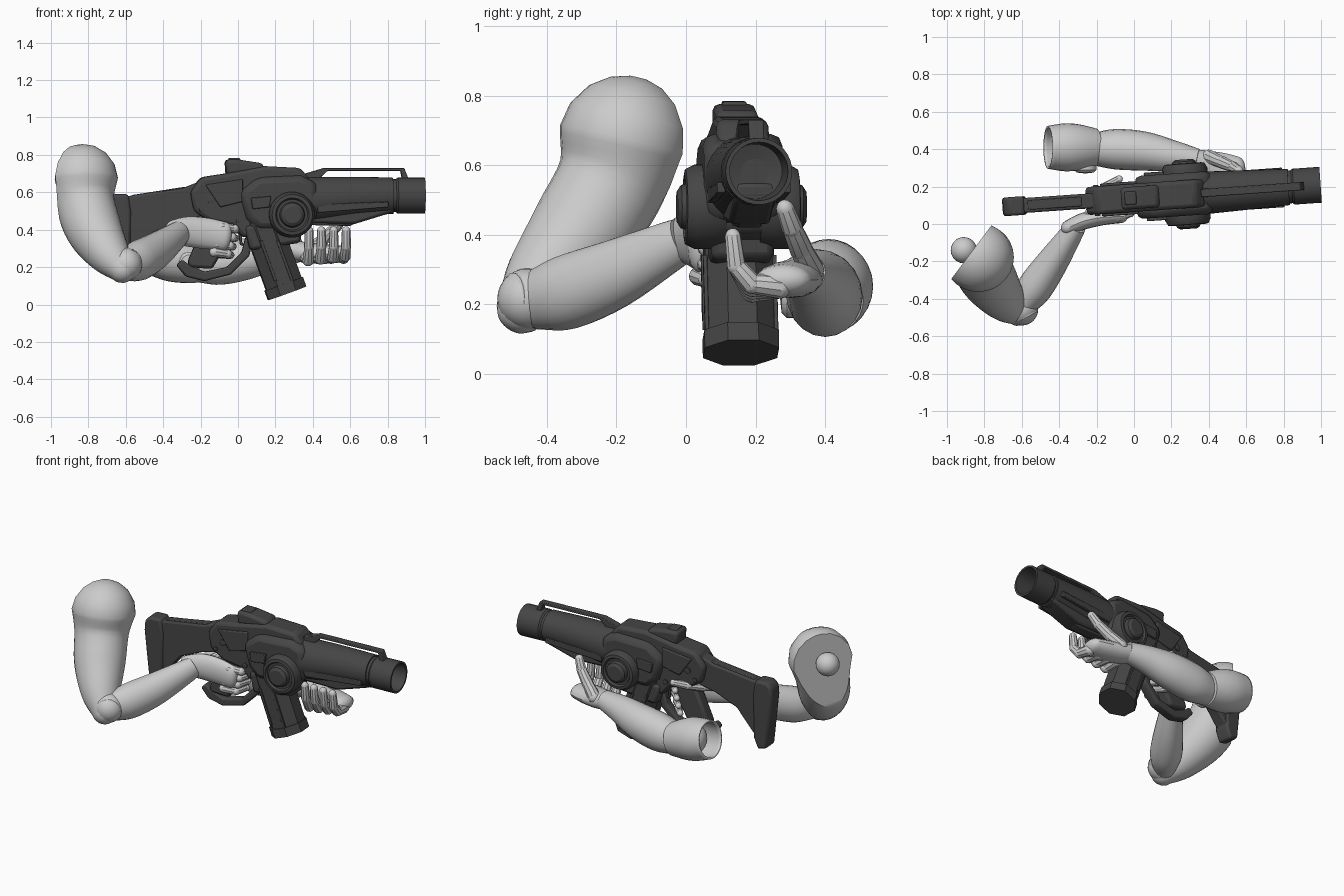
import bpy, bmesh
from math import sin, cos, pi, radians
from mathutils import Vector, Matrix

if "Cube" in bpy.data.objects:
    bpy.data.objects.remove(bpy.data.objects["Cube"])

GUN = Matrix.Translation((0, 0.14, 0)) @ Matrix.Rotation(radians(4), 4, 'Z')
dark = bpy.data.materials.new("dark_metal")
dark.diffuse_color = (0.06, 0.06, 0.06, 1)
dark.use_nodes = True
dark.node_tree.nodes["Principled BSDF"].inputs["Base Color"].default_value = dark.diffuse_color


def finish(bm, name, gun=True, bevel=0, angle=35):
    bmesh.ops.recalc_face_normals(bm, faces=bm.faces[:])
    me = bpy.data.meshes.new(name)
    bm.to_mesh(me)
    bm.free()
    for p in me.polygons:
        p.use_smooth = True
    me.set_sharp_from_angle(angle=radians(angle))
    ob = bpy.data.objects.new(name, me)
    bpy.context.collection.objects.link(ob)
    if gun:
        ob.matrix_world = GUN
        me.materials.append(dark)
    if bevel:
        m = ob.modifiers.new("bevel", 'BEVEL')
        m.width, m.segments, m.limit_method = bevel, 2, 'ANGLE'
    return ob


def skin(bm, rings, caps=(True, True)):
    """Bridge rings of points; cap the ends if asked."""
    vs = [[bm.verts.new(p) for p in r] for r in rings]
    n = len(rings[0])
    for a, b in zip(vs, vs[1:]):
        for i in range(n):
            j = (i + 1) % n
            bm.faces.new((a[i], a[j], b[j], b[i]))
    if caps[0]:
        bm.faces.new(vs[0])
    if caps[1]:
        bm.faces.new(vs[-1])


def prism(name, pts, half, bevel=0.01, y=0.0):
    """Extrude an (x, z) profile across the gun's width."""
    bm = bmesh.new()
    skin(bm, [[(x, y + s * half, z) for x, z in pts] for s in (-1, 1)])
    return finish(bm, name, bevel=bevel)


def tube(bm, pts, steps=4, n=20, dome=(False, False), ref=(0, 0, 1), phase=0.0, caps=(True, True)):
    """Sweep an ellipse through (x, y, z, ru, rv) points."""
    P = [Vector(p if len(p) == 5 else (*p, p[3])) for p in pts]
    path = []
    for i in range(len(P) - 1):
        a, b, c, d = P[max(i - 1, 0)], P[i], P[i + 1], P[min(i + 2, len(P) - 1)]
        for k in range(steps):
            t = k / steps
            path.append(0.5 * (2 * b + (c - a) * t + (2 * a - 5 * b + 4 * c - d) * t * t
                               + (3 * b - a - 3 * c + d) * t ** 3) if steps > 1 else b)
    path.append(P[-1])
    C = [Vector(p[:3]) for p in path]
    rings = []
    last = len(C) - 1
    for i, p in enumerate(path):
        T = (C[min(i + 1, last)] - C[max(i - 1, 0)]).normalized()
        U = T.cross(Vector(ref)).normalized()
        V = U.cross(T)

        def ring(off, s):
            return [C[i] + T * off + U * p[3] * s * cos(2 * pi * k / n + phase)
                    + V * p[4] * s * sin(2 * pi * k / n + phase) for k in range(n)]
        r = min(p[3], p[4])
        arcs = [radians(a) for a in (82, 65, 45, 22)]
        if i == 0 and dome[0]:
            rings += [ring(-r * sin(a), cos(a)) for a in arcs]
        rings.append(ring(0, 1))
        if i == last and dome[1]:
            rings += [ring(r * sin(a), cos(a)) for a in reversed(arcs)]
    skin(bm, rings, caps)


def limb(name, pts, gun=False, **kw):
    bm = bmesh.new()
    tube(bm, pts, **kw)
    return finish(bm, name, gun)


def lathe(name, prof, M, n=36, gun=True):
    """Spin (radius, height) pairs about the local z axis of M."""
    bm = bmesh.new()
    skin(bm, [[M @ Vector((max(r, 1e-4) * cos(2 * pi * k / n), max(r, 1e-4) * sin(2 * pi * k / n), h))
               for k in range(n)] for r, h in prof])
    return finish(bm, name, gun, angle=30)


def ball(name, c, r):
    bm = bmesh.new()
    bmesh.ops.create_uvsphere(bm, u_segments=24, v_segments=14, radius=r, matrix=Matrix.Translation(c))
    return finish(bm, name, False)


def finger(name, pts, r):
    """A jointed finger: one rounded segment per bone."""
    bm = bmesh.new()
    for i, (a, b) in enumerate(zip(pts, pts[1:])):
        k = r * (1 - 0.1 * i)
        tube(bm, [(*a, k), (*b, k * 0.85)], steps=1, n=10, dome=(True, True), ref=(0.3, 0.2, 1))
    return finish(bm, name, False)


# --- Gun: stock, receiver and housing
prism("stock", [(-.62, .575), (-.3, .62), (-.2, .66), (-.2, .47), (-.32, .44), (-.46, .38), (-.56, .26), (-.62, .2)], .04)
prism("butt_pad", [(-.67, .59), (-.59, .59), (-.575, .5), (-.58, .22), (-.61, .15), (-.67, .17), (-.705, .5), (-.7, .56)], .05, .015)
prism("stock_rail", [(-.57, .585), (-.28, .63), (-.28, .61), (-.57, .56)], .025, .005)
prism("receiver", [(-.26, .6), (-.2, .68), (-.07, .7), (.14, .74), (.33, .73), (.38, .67), (.38, .42), (.3, .36),
                   (.02, .36), (-.03, .42), (-.15, .44), (-.24, .5)], .075, .02)
prism("housing", [(.0, .6), (.1, .68), (.33, .69), (.42, .65), (.42, .46), (.32, .4), (.1, .4), (.04, .46)], .115, .035)
prism("scope", [(-.07, .775), (-.065, .69), (.14, .72), (.13, .755), (.0, .775)], .06, .018)
prism("scope_sight", [(-.05, .785), (-.05, .75), (.02, .75), (.01, .782)], .035, .006)
prism("magazine_well", [(.03, .42), (.34, .46), (.33, .33), (.06, .29)], .09, .02)
prism("lower_rail", [(.3, .52), (.3, .44), (.62, .43), (.8, .485), (.84, .5), (.84, .55)], .06, .015)
prism("rail_step", [(.36, .47), (.36, .425), (.6, .42), (.66, .45), (.66, .48)], .035, .008)
prism("top_rail", [(.36, .7), (.46, .73), (.89, .73), (.915, .665), (.88, .665), (.87, .715), (.48, .715), (.42, .66), (.36, .66)], .022, .004)

# --- Gun: barrel shroud and muzzle
limb("barrel_shroud", [(.3, 0, .56, .115, .125), (.4, 0, .56, .113, .122), (.6, 0, .575, .106, .108),
                       (.83, 0, .582, .097, .097)], gun=True, n=32)
ALONG_X = Matrix.Translation((0, 0, .582)) @ Matrix.Rotation(pi / 2, 4, 'Y')
lathe("muzzle", [(0, .75), (.088, .75), (.088, .845), (.096, .855), (.096, 1), (.084, 1), (.078, .84), (0, .82)], ALONG_X)

# --- Gun: side wheels, panels and bolts, mirrored
for s, side in ((-1, "front"), (1, "back")):
    def out(x, z):
        return Matrix.Translation((x, 0, z)) @ Matrix.Rotation(-s * pi / 2, 4, 'X')
    lathe(side + "_wheel", [(0, .05), (.115, .05), (.122, .08), (.122, .135), (.108, .162), (.09, .165), (.082, .152),
                            (.068, .152), (.062, .175), (.045, .186), (0, .186)], out(.28, .48))
    for x, z, r in ((-.15, .56, .02), (-.2, .51, .014), (.0, .45, .016)):
        lathe(side + "_bolt", [(0, .06), (r, .06), (r, .082), (0, .084)], out(x, z), 16)
    prism(side + "_panel", [(.06, .57), (.17, .58), (.16, .52), (.07, .51)], .012, .004, s * .118)
    prism(side + "_cover", [(-.18, .64), (.02, .67), (.02, .55), (-.1, .52)], .01, .006, s * .078)
    prism(side + "_guard_strip", [(.42, .535), (.8, .55), (.8, .52), (.42, .49)], .012, .004, s * .094)

# --- Gun: slanted octagonal magazine
D = Vector((-sin(radians(20)), 0, cos(radians(20))))
B = Vector((.263, 0, .06))


def mag(name, a, b, r):
    limb(name, [(*(B + D * a), r), (*(B + D * b), r)], gun=True, steps=1, n=8, ref=(0, 1, 0), phase=pi / 8)


mag("magazine", .03, .42, .108)
mag("magazine_cap", 0, .055, .116)
for y in (-.1, .1):
    for k in (-.045, .045):
        a, b = B + D * .07, B + D * .3
        prism("magazine_rib", [(a.x + k - .008, a.z), (a.x + k + .008, a.z), (b.x + k + .008, b.z), (b.x + k - .008, b.z)], .006, .002, y)

# --- Gun: grip with curved hand guard
prism("grip", [(-.17, .46), (-.03, .44), (-.05, .34), (-.14, .19), (-.26, .2), (-.27, .23)], .038, .018)
prism("hand_guard", [(-.33, .21), (-.28, .15), (-.18, .125), (-.04, .16), (.06, .26), (.08, .36), (.04, .36), (.02, .28),
                     (-.06, .2), (-.18, .175), (-.26, .21), (-.3, .24)], .03, .01)
prism("trigger", [(.0, .4), (.025, .4), (.02, .34), (.035, .31), (.01, .32)], .01, .003)

# --- Right arm: shoulder shell cut flat on its inner side, with joint balls
bm = bmesh.new()
tube(bm, [(-.62, -.47, .19, .075), (-.69, -.41, .27, .115), (-.77, -.305, .40, .15), (-.82, -.215, .55, .16),
          (-.83, -.18, .67, .188)], n=28, dome=(True, True), ref=(1, 0, 0))
bmesh.ops.bisect_plane(bm, geom=bm.verts[:] + bm.edges[:] + bm.faces[:], plane_co=(-.88, -.165, .6),
                       plane_no=(-.8, .6, 0), clear_outer=True)
bmesh.ops.holes_fill(bm, edges=[e for e in bm.edges if e.is_boundary], sides=0)
finish(bm, "right_upper_arm", False)
ball("right_shoulder_joint", (-.91, -.14, .67), .07)
ball("right_elbow", (-.60, -.455, .215), .088)
lathe("right_elbow_disc", [(0, 0), (.07, 0), (.07, .055), (.055, .065), (.05, .058), (.035, .075), (0, .08)],
      Matrix.Translation((-.6, -.45, .22)) @ Matrix.Rotation(pi / 2, 4, 'X') @ Matrix.Rotation(.5, 4, 'Y'), 24, False)
limb("right_forearm", [(-.585, -.42, .215, .075, .09), (-.53, -.34, .235, .095, .108), (-.44, -.21, .285, .085, .1),
                       (-.34, -.06, .36, .062, .075), (-.31, -.01, .385, .055, .065)], dome=(True, False))
limb("right_hand", [(-.35, -.02, .385, .04, .065), (-.27, .015, .39, .045, .08), (-.17, .035, .38, .042, .083),
                    (-.07, .04, .365, .035, .075)], dome=(True, True), n=16)
for i in range(4):
    z, dx = .415 - .045 * i, -.012 * i
    finger("right_finger", [(-.09 + dx, .035, z), (-.02 + dx, .06, z - .01), (-.005 + dx, .14, z - .015),
                            (-.06 + dx, .195, z - .015)], .027)
finger("right_thumb", [(-.24, .04, .42), (-.21, .13, .44), (-.15, .2, .46), (-.08, .24, .475)], .03)

# --- Left arm: open cup above the elbow, forearm and cupped hand
cup = limb("left_arm_cup", [(-.2, .41, .21, .1), (-.29, .41, .235, .122), (-.37, .41, .255, .128),
                            (-.46, .41, .275, .115)], caps=(True, False), n=28)
cup.modifiers.new("shell", 'SOLIDIFY').thickness = .012
ball("left_elbow", (-.31, .4, .24), .1)
lathe("left_elbow_disc", [(0, 0), (.06, 0), (.06, .12), (.045, .135), (0, .14)],
      Matrix.Translation((-.26, .41, .22)) @ Matrix.Rotation(pi / 2, 4, 'X'), 24, False)
limb("left_forearm", [(-.2, .4, .21, .09, .095), (-.1, .4, .22, .108, .115), (.05, .39, .245, .105, .11),
                      (.2, .365, .275, .085, .085), (.34, .34, .29, .062, .06)], dome=(True, False))
limb("left_palm", [(.3, .345, .29, .06, .055), (.38, .315, .275, .08, .055), (.48, .29, .27, .088, .052),
                   (.55, .28, .27, .08, .045)], dome=(True, True), n=16)
for i in range(4):
    x = .375 + .066 * i
    finger("left_finger", [(x - .01, .27, .25), (x, .19, .235 + .008 * i), (x + .005, .145, .31), (x + .005, .135, .395)], .034)
finger("left_thumb", [(.4, .36, .3), (.47, .33, .36), (.53, .305, .42), (.56, .285, .475)], .038)
